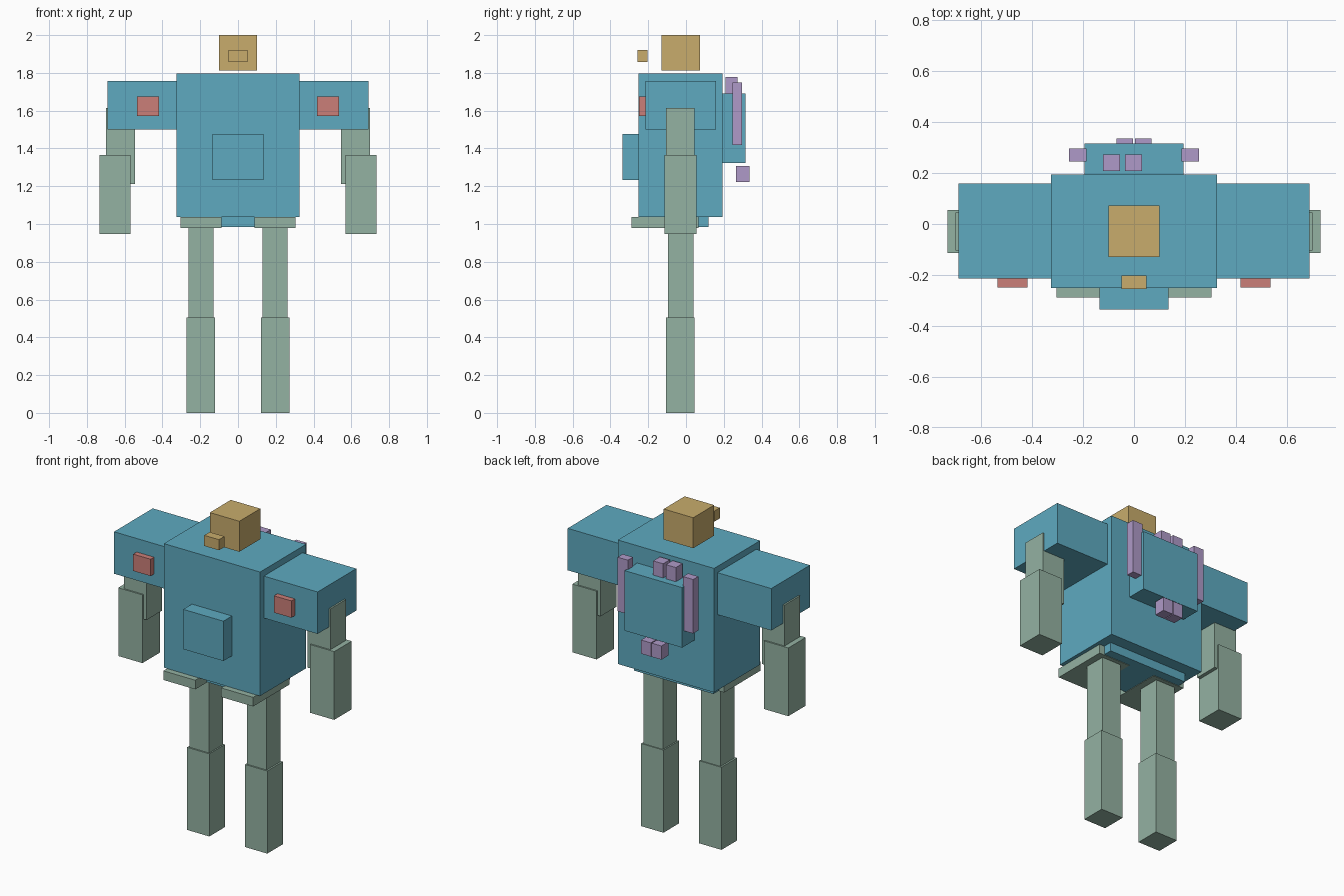
import bpy

if "Cube" in bpy.data.objects:
    bpy.data.objects.remove(bpy.data.objects["Cube"])


def material(name, rgb):
    # 8-bit sRGB to linear diffuse colour
    lin = [((c / 255 + 0.055) / 1.055) ** 2.4 for c in rgb]
    m = bpy.data.materials.new(name)
    m.diffuse_color = (*lin, 1.0)
    m.use_nodes = True
    m.node_tree.nodes["Principled BSDF"].inputs["Base Color"].default_value = m.diffuse_color
    return m


BLUE = material("body blue", (94, 170, 192))
GREEN = material("limb sage green", (148, 178, 162))
GOLD = material("head gold", (200, 172, 108))
RED = material("badge red", (203, 127, 121))
PURPLE = material("pack purple", (175, 154, 200))


def box(name, mat, x, y, z):
    """Box from (min, max) ranges along each axis."""
    bpy.ops.mesh.primitive_cube_add(size=1)
    ob = bpy.context.object
    ob.name = name
    ob.location = [(a + b) / 2 for a, b in (x, y, z)]
    ob.scale = [b - a for a, b in (x, y, z)]
    ob.data.materials.append(mat)
    return ob


def pair(name, mat, x, y, z):
    """Box on the right plus its mirror image on the left."""
    box(name + "_right", mat, x, y, z)
    box(name + "_left", mat, (-x[1], -x[0]), y, z)


# Head and floating snout
box("head", GOLD, (-0.1, 0.1), (-0.13, 0.073), (1.813, 2.0))
box("snout", GOLD, (-0.05, 0.05), (-0.256, -0.203), (1.857, 1.922))

# Torso, belly plate and pelvis
box("torso", BLUE, (-0.326, 0.326), (-0.252, 0.194), (1.036, 1.796))
box("belly_plate", BLUE, (-0.136, 0.136), (-0.336, -0.252), (1.232, 1.476))
box("pelvis", BLUE, (-0.27, 0.27), (-0.178, 0.12), (0.983, 1.036))
pair("hip_plate", GREEN, (0.088, 0.304), (-0.288, 0.065), (0.98, 1.036))

# Shoulders with front badges
pair("shoulder", BLUE, (0.326, 0.69), (-0.215, 0.16), (1.5, 1.757))
pair("shoulder_badge", RED, (0.418, 0.536), (-0.249, -0.215), (1.571, 1.674))

# Arms
pair("upper_arm", GREEN, (0.546, 0.7), (-0.105, 0.046), (1.213, 1.614))
pair("forearm", GREEN, (0.568, 0.732), (-0.114, 0.055), (0.946, 1.364))

# Legs
pair("upper_leg", GREEN, (0.129, 0.261), (-0.096, 0.039), (0.506, 0.99))
pair("lower_leg", GREEN, (0.121, 0.272), (-0.105, 0.045), (0.0, 0.506))

# Backpack with side rods, top canisters and lower canisters
box("backpack", BLUE, (-0.195, 0.195), (0.194, 0.316), (1.322, 1.69))
pair("pack_rod", PURPLE, (0.187, 0.256), (0.246, 0.296), (1.417, 1.748))
for i, x0 in enumerate((-0.122, -0.036)):
    box(f"top_canister_{i}", PURPLE, (x0, x0 + 0.067), (0.208, 0.273), (1.66, 1.777))
pair("lower_canister", PURPLE, (0.003, 0.069), (0.266, 0.336), (1.222, 1.306))
